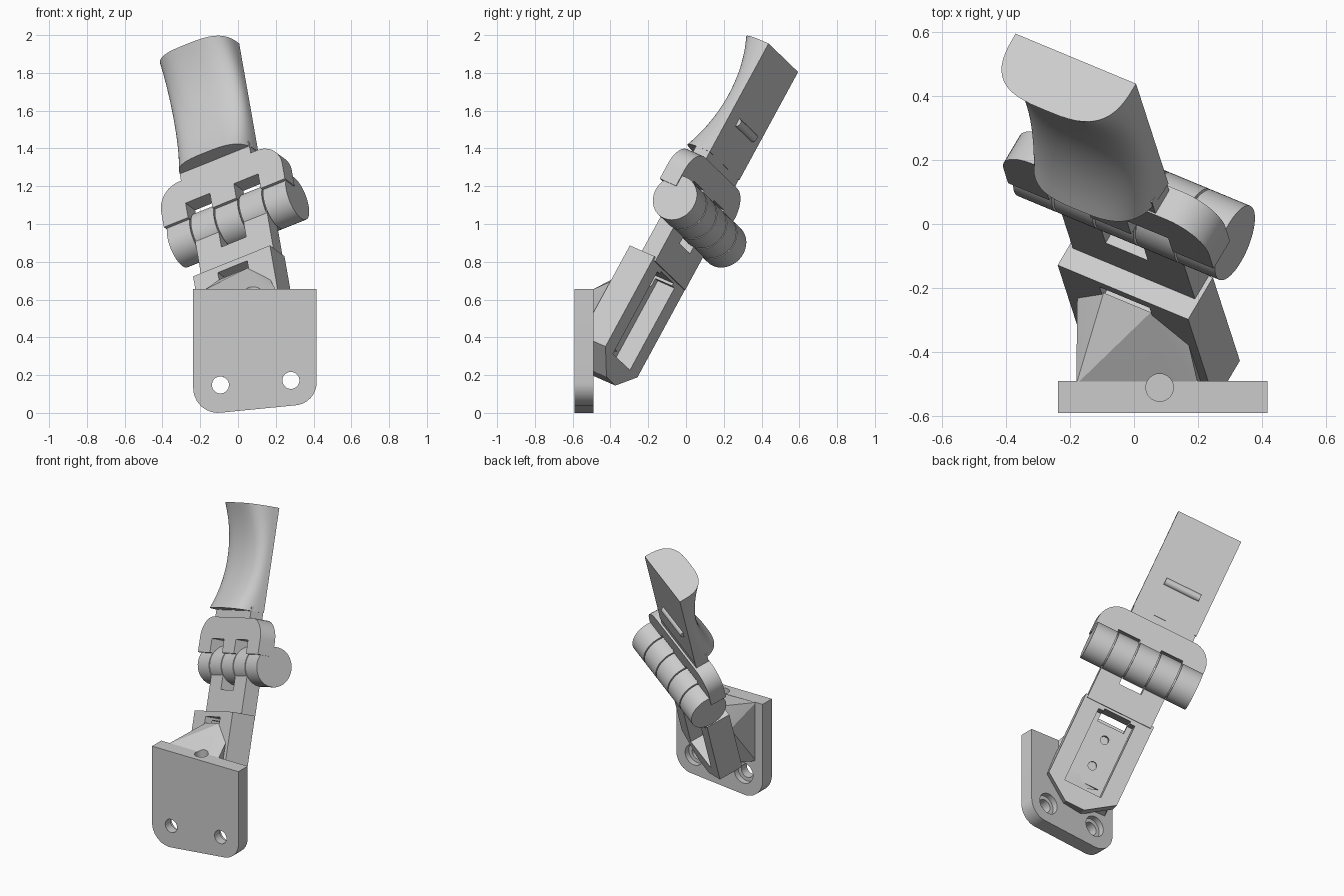
import bpy, bmesh, math
from mathutils import Vector, Matrix

cube = bpy.data.objects.get("Cube")
if cube:
    bpy.data.objects.remove(cube, do_unlink=True)

grey = bpy.data.materials.new("plain grey")
grey.use_nodes = True
grey.diffuse_color = (0.6, 0.6, 0.6, 1)
grey.node_tree.nodes["Principled BSDF"].inputs["Base Color"].default_value = (0.6, 0.6, 0.6, 1)


def frame(x, y, z, origin):
    m = Matrix((x, y, z)).transposed().to_4x4()
    m.translation = origin
    return m


# Tilted arm frame: across the hinge, along the arm, out of its front
across = Vector((0.866, -0.36, 0.348)).normalized()
along = Vector((-0.156, 0.473, 0.867))
along = (along - across * along.dot(across)).normalized()
ARM = frame(across, along, across.cross(along), (0, 0.072, 1.013))
# Same frame turned so that depth runs across the hinge
HINGE = ARM @ Matrix.Rotation(math.pi / 2, 4, "Y")
# Upright plate frame: x, z, then towards the front
PLATE = frame(Vector((1, 0, 0)), Vector((0, 0, 1)), Vector((0, -1, 0)), (0, 0, 0))
WORLD = Matrix.Identity(4)


def finish(name, bm, m):
    bm.transform(m)
    bmesh.ops.recalc_face_normals(bm, faces=bm.faces)
    me = bpy.data.meshes.new(name)
    bm.to_mesh(me)
    bm.free()
    ob = bpy.data.objects.new(name, me)
    bpy.context.collection.objects.link(ob)
    me.materials.append(grey)
    return ob


def prism(name, pts, low, high, m=ARM):
    """Extrude a flat outline between two depths."""
    bm = bmesh.new()
    f = bm.faces.new([bm.verts.new((p[0], p[1], low)) for p in pts])
    ext = bmesh.ops.extrude_face_region(bm, geom=[f])["geom"]
    verts = [g for g in ext if isinstance(g, bmesh.types.BMVert)]
    bmesh.ops.translate(bm, verts=verts, vec=(0, 0, high - low))
    return finish(name, bm, m)


def rect(a0, a1, b0, b1):
    return [(a0, b0), (a1, b0), (a1, b1), (a0, b1)]


def circle(x, y, r, n=32):
    return [(x + r * math.cos(math.tau * i / n), y + r * math.sin(math.tau * i / n)) for i in range(n)]


def rounded(pts, steps=8):
    """Outline with corners (x, y, radius) rounded off."""
    out = []
    for i, (x, y, r) in enumerate(pts):
        p = Vector((x, y))
        if r == 0:
            out.append(p)
            continue
        d0 = (Vector(pts[i - 1][:2]) - p).normalized()
        d1 = (Vector(pts[(i + 1) % len(pts)][:2]) - p).normalized()
        half = d0.angle(d1) / 2
        s, e = p + d0 * r / math.tan(half), p + d1 * r / math.tan(half)
        c = p + (d0 + d1).normalized() * r / math.sin(half)
        for k in range(steps + 1):
            v = s.lerp(e, k / steps) - c
            out.append(c + v.normalized() * r)
    return out


def cut(ob, *cutters):
    for c in cutters:
        mod = ob.modifiers.new("cut", "BOOLEAN")
        mod.object, mod.operation, mod.solver = c, "DIFFERENCE", "EXACT"
        bpy.context.view_layer.objects.active = ob
        bpy.ops.object.modifier_apply(modifier=mod.name)
        bpy.data.objects.remove(c, do_unlink=True)


def smooth(ob, angle=32):
    bpy.ops.object.select_all(action="DESELECT")
    ob.select_set(True)
    bpy.context.view_layer.objects.active = ob
    bpy.ops.object.shade_smooth_by_angle(angle=math.radians(angle))


# Mounting plate with two counterbored holes and a bore in its top edge
plate = prism("mounting_plate", rounded([(-0.237, 0.655, 0), (-0.237, -0.013, 0.13),
              (0.416, 0.051, 0.12), (0.416, 0.655, 0)]), 0.49, 0.589, PLATE)
for x, z in ((-0.093, 0.148), (0.28, 0.172)):
    cut(plate, prism("cutter", circle(x, z, 0.045), 0.4, 0.7, PLATE),
        prism("cutter", circle(x, z, 0.07), 0.4, 0.53, PLATE))
cut(plate, prism("cutter", circle(0.08, -0.51, 0.043), 0.6, 0.8, WORLD))
smooth(plate)

# Lower arm body, pocketed from behind, with a window and two screw holes
body = prism("lower_arm", [(-0.235, -0.31), (-0.235, -0.86), (-0.065, -0.978),
             (0.065, -0.978), (0.235, -0.86), (0.235, -0.31)], 0.01, 0.172)
cut(body, prism("cutter", rect(-0.125, 0.125, -0.86, -0.36), -0.1, 0.12),
    prism("cutter", rect(-0.1, 0.1, -0.86, -0.8), -0.1, 0.15),
    prism("cutter", rect(-0.09, 0.09, -0.41, -0.345), -0.1, 0.3))
for b in (-0.5, -0.68):
    cut(body, prism("cutter", circle(0, b, 0.027, 20), 0.05, 0.16))

# Wedge joining the arm body to the plate
bm = bmesh.new()
for a, b in ((0.085, -0.385), (0.2, -0.5), (0.2, -0.85)):
    for side in (-a, a):
        bm.verts.new(ARM @ Vector((side, b, 0.168)))
for x in (-0.18, 0.2):
    for z in (0.25, 0.65):
        bm.verts.new((x, -0.5, z))
for corner in ((-0.145, -0.29, 0.655), (0.04, -0.325, 0.68)):
    bm.verts.new(corner)
bmesh.ops.convex_hull(bm, input=bm.verts[:])
wedge = finish("support_wedge", bm, WORLD)
cut(wedge, prism("cutter", circle(0.08, -0.51, 0.043), 0.6, 0.8, WORLD))
smooth(wedge, 20)

# Neck with two fingers reaching the hinge
prism("neck", [(-0.22, -0.33), (0.22, -0.33), (0.22, 0), (0.076, 0), (0.076, -0.165),
      (-0.076, -0.165), (-0.076, 0), (-0.22, 0)], 0, 0.1)

# Hinge: five knuckles on a pin
width = 0.147
for i in range(5):
    mid = (i - 2) * width
    smooth(prism(f"hinge_knuckle_{i + 1}", circle(0, 0, 0.125, 48),
                 mid - width / 2 + 0.004, mid + width / 2 - 0.004, HINGE))
smooth(prism("hinge_pin", circle(0, 0, 0.112, 48), -0.36, 0.36, HINGE))

# Yoke: rounded slab with clearance windows above the neck fingers
yoke = prism("yoke", rounded([(-0.37, 0.06, 0), (0.37, 0.06, 0),
             (0.37, 0.285, 0.13), (-0.37, 0.285, 0.13)]), 0.025, 0.132)
for side in (-1, 1):
    lo, hi = sorted((side * 0.073, side * 0.222))
    cut(yoke, prism("cutter", rect(lo, hi, 0, 0.148), -0.1, 0.3))
smooth(yoke)
prism("grip_root", rect(-0.228, 0.198, 0.2, 0.36), 0.038, 0.127)

# Grip: flat-backed section lofted with a narrow waist and flared ends
bm = bmesh.new()
rings = []
ROWS, COLS = 20, 28
for j in range(ROWS + 1):
    t = j / ROWS
    depth = 0.112 + 0.088 * (2 * t - 1) ** 2
    ring = []
    for i in range(COLS + 1):
        q = math.pi * i / COLS
        a = math.copysign(abs(math.cos(q)) ** 0.65, math.cos(q))
        f = max(math.sin(q), 0) ** 0.65
        ring.append(bm.verts.new((-0.015 + 0.217 * a, 0.33 + 0.66 * t, 0.036 + depth * f)))
    rings.append(ring)
for r0, r1 in zip(rings, rings[1:]):
    for i in range(COLS + 1):
        k = (i + 1) % (COLS + 1)
        bm.faces.new((r0[i], r0[k], r1[k], r1[i]))
bm.faces.new(rings[0])
bm.faces.new(rings[-1])
smooth(finish("grip", bm, ARM), 40)

# Small round bar across the back of the grip
smooth(prism("grip_bar", circle(-0.04, 0.555, 0.024, 24), -0.15, 0.09, HINGE))
